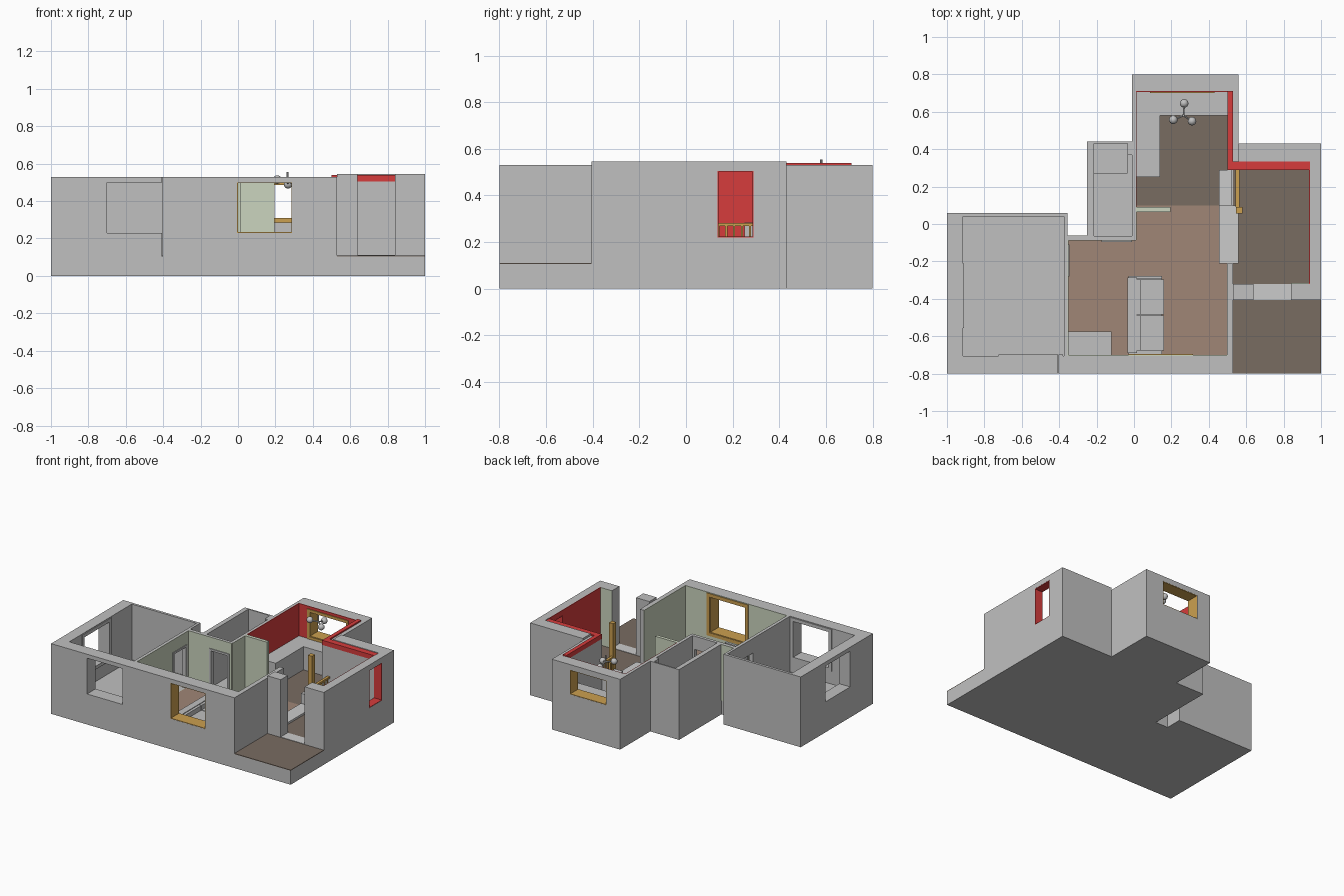
import bpy, bmesh
from mathutils import Vector, Matrix

cube = bpy.data.objects.get("Cube")
if cube:
    bpy.data.objects.remove(cube, do_unlink=True)


def material(name, r, g, b):
    m = bpy.data.materials.new(name)
    m.use_nodes = True
    m.diffuse_color = (r, g, b, 1)
    m.node_tree.nodes["Principled BSDF"].inputs["Base Color"].default_value = (r, g, b, 1)
    return m


GRAY = material("plaster gray", .53, .53, .53)
LIGHT = material("light gray", .6, .6, .6)
GREEN = material("pale green", .6, .66, .52)
RED = material("red paint", .67, .045, .045)
GOLD = material("golden wood", .6, .35, .08)
BROWN = material("warm floor", .35, .24, .18)
DARK = material("dark floor", .19, .15, .12)

FLOOR, MAIN, HALL = .11, .53, .545


def finish(name, bm, mat):
    me = bpy.data.meshes.new(name)
    bm.to_mesh(me)
    bm.free()
    me.materials.append(mat)
    ob = bpy.data.objects.new(name, me)
    bpy.context.collection.objects.link(ob)
    return ob


def add_box(bm, lo, hi):
    lo, hi = Vector(lo), Vector(hi)
    if min(hi - lo) < .0005:
        return
    mtx = Matrix.Translation((lo + hi) / 2) @ Matrix.Diagonal((*(hi - lo), 1))
    bmesh.ops.create_cube(bm, size=1, matrix=mtx)


def box(name, x0, x1, y0, y1, z0, z1, mat=GRAY):
    bm = bmesh.new()
    add_box(bm, (x0, y0, z0), (x1, y1, z1))
    return finish(name, bm, mat)


def wall(name, x0, x1, y0, y1, top=MAIN, mat=GRAY, hole=None, base=FLOOR - .005):
    """Wall along its longer side; hole = start, end, sill, head."""
    if not hole:
        return box(name, x0, x1, y0, y1, base, top, mat)
    bm = bmesh.new()
    a, b, s, h = hole
    along_x = x1 - x0 > y1 - y0
    c0, c1 = (x0, x1) if along_x else (y0, y1)
    for p, q, low, high in ((c0, a, base, top), (b, c1, base, top), (a, b, base, s), (a, b, h, top)):
        if along_x:
            add_box(bm, (p, y0, low), (q, y1, high))
        else:
            add_box(bm, (x0, p, low), (x1, q, high))
    return finish(name, bm, mat)


def frame(name, x0, x1, y0, y1, hole, mat, grow):
    """Ring around an opening; grow > 0 makes trim, grow < 0 a lining."""
    a, b, s, h = hole
    o = max(grow, 0)
    i = min(grow, 0)
    box_range = (a - o, b + o, s - o, h + o)
    inner = (a - i, b + i, s - i, h + i)
    along_x = x1 - x0 > y1 - y0 if x0 is None else (y0, y1) != (a, b)
    if along_x:
        return wall(name, box_range[0], box_range[1], y0, y1, box_range[3], mat, inner, box_range[2])
    return wall(name, x0, x1, box_range[0], box_range[1], box_range[3], mat, inner, box_range[2])


# Foundation slab
outline = [(-1, -.8), (1, -.8), (1, .43), (.56, .43), (.56, .8), (-.01, .8), (-.01, .44),
           (-.25, .44), (-.25, -.065), (-.355, -.065), (-.355, .06), (-1, .06)]
bm = bmesh.new()
face = bm.faces.new([bm.verts.new((x, y, 0)) for x, y in outline])
top = bmesh.ops.extrude_face_region(bm, geom=[face])
bmesh.ops.translate(bm, vec=(0, 0, FLOOR - .005),
                    verts=[v for v in top["geom"] if isinstance(v, bmesh.types.BMVert)])
bmesh.ops.recalc_face_normals(bm, faces=bm.faces)
finish("foundation", bm, GRAY)

# Floors
for name, x0, x1, y0, y1, mat in (
        ("living_floor", -.355, .5, -.705, -.085, BROWN),
        ("living_floor_back", .01, .5, -.085, .1, BROWN),
        ("kitchen_floor", .01, .5, .1, .71, DARK),
        ("hall_floor", .53, .94, -.32, .29, DARK),
        ("porch_floor", .53, 1, -.8, -.405, DARK),
        ("bedroom_floor", -.915, -.375, -.705, .04, GRAY),
        ("bathroom_floor", -.215, -.01, -.065, .43, GRAY)):
    box(name, x0, x1, y0, y1, FLOOR - .005, FLOOR, mat)

# Openings
bed_front = (-.7, -.405, .23, .5)
bed_side = (-.53, -.235, .23, .5)
living_win = (-.005, .29, .23, .5)
kitchen_win = (.105, .41, .305, .49)
hall_win = (.135, .29, .22, .505)
bed_door = (-.265, -.125, FLOOR, .42)
bath_door = (-.16, -.025, FLOOR, .43)

# Outer walls
wall("bedroom_front_wall", -1, -.365, -.8, -.705, hole=bed_front)
wall("living_front_wall", -.365, .53, -.8, -.705, hole=living_win)
wall("bedroom_left_wall", -1, -.915, -.705, .06, hole=bed_side)
wall("bedroom_back_wall", -.915, -.355, .04, .06)
wall("bedroom_inner_wall", -.375, -.355, -.705, .04, hole=bed_door)
wall("living_back_wall", -.355, .01, -.085, -.065, hole=bath_door)
wall("bathroom_left_wall", -.25, -.215, -.065, .44)
wall("bathroom_back_wall", -.215, -.01, .43, .44)
wall("bathroom_corner", -.035, -.01, .37, .43)
wall("kitchen_left_wall", -.01, .01, -.065, .71)
wall("kitchen_back_wall", -.01, .56, .71, .8, hole=kitchen_win)
wall("kitchen_right_wall", .53, .56, .335, .71)
wall("kitchen_right_inner", .5, .53, .29, .71, top=.505)
wall("living_right_wall", .5, .53, -.705, -.21)
wall("hall_back_wall", .56, 1, .335, .43, top=HALL)
wall("hall_back_inner", .53, .94, .29, .335, top=.505)
wall("hall_right_wall", .94, 1, -.405, .335, top=HALL, hole=hall_win)
wall("entry_pier_right", .53, .64, -.405, -.32, top=HALL)
wall("entry_pier_left", .84, .94, -.405, -.32, top=HALL)
box("entry_threshold", .64, .84, -.405, -.32, FLOOR - .005, FLOOR + .003, LIGHT)
box("kitchen_red_beam", .5, .53, .29, .71, .505, .54, RED)
box("hall_red_beam", .53, .94, .29, .335, .505, .54, RED)

# Painted wall faces
T = .004
wall("living_front_paint", -.355, .5, -.705, -.705 + T, mat=GREEN, hole=living_win)
wall("living_right_paint", .5 - T, .5, -.705, -.21, mat=GREEN)
wall("living_left_paint", -.355, -.355 + T, -.705, -.085, mat=GREEN, hole=bed_door)
wall("living_back_paint", -.355, .01, -.085 - T, -.085, mat=GREEN, hole=bath_door)
wall("recess_paint", -.355, -.25, -.065, -.065 + T, mat=GREEN)
wall("living_corner_paint", .01, .01 + T, -.085, .065, mat=GREEN)
wall("divider_wall", .01, .195, .065, .09, mat=GREEN)
wall("kitchen_left_paint", .01, .01 + T, .09, .71, mat=RED)
wall("kitchen_back_paint", .01, .5, .71 - T, .71, mat=RED, hole=kitchen_win)
wall("hall_right_paint", .94 - T, .94, -.32, .29, top=HALL, mat=RED, hole=hall_win)
wall("hall_front_paint", .84, .94, -.32, -.32 + T, top=HALL, mat=GREEN)

# Window linings and trims
frame("living_window_lining", -.005, .29, -.799, -.7, living_win, GOLD, -T)
frame("living_window_trim", -.02, .3, -.702, -.696, living_win, GOLD, .025)
frame("kitchen_window_lining", .1, .41, .705, .799, kitchen_win, GOLD, -T)
frame("kitchen_window_trim", .09, .42, .7, .707, kitchen_win, GOLD, .02)
frame("hall_window_lining", .935, .999, .135, .29, hall_win, RED, -T)
frame("bedroom_window_trim", -.73, -.38, -.705, -.699, bed_front, GRAY, .025)
frame("bedroom_side_trim", -.915, -.909, bed_side[0], bed_side[1], bed_side, GRAY, .025)


def door_trim(name, hole, along_x, c):
    a, b, s, h = hole
    for n, p, q, low, high in (("start", a - .015, a, s, h), ("end", b, b + .015, s, h),
                               ("head", a - .015, b + .015, h, h + .015)):
        if along_x:
            box(name + n, p, q, c - .005, c + .005, low, high)
        else:
            box(name + n, c - .005, c + .005, p, q, low, high)


door_trim("bedroom_door_trim_", bed_door, False, -.351)
door_trim("bathroom_door_trim_", bath_door, True, -.09)

# Kitchen counters, bathroom tray, cabinet
box("counter_side", .014, .14, .25, .706, FLOOR, .285)
box("counter_back", .14, .5, .58, .706, FLOOR, .285)
box("bathroom_tray", -.215, -.035, .27, .43, FLOOR, .15)
box("living_cabinet", -.351, -.12, -.701, -.575, FLOOR, .22)

# Step between living room and hall, low bench
box("hall_step", .455, .56, -.21, .1, FLOOR - .005, FLOOR + .015, LIGHT)
box("low_bench", .455, .525, .1, .29, FLOOR, .2, LIGHT)

# Wooden post, rail and balusters
box("post", .545, .58, .055, .09, FLOOR, MAIN, GOLD)
box("rail", .543, .563, .09, .29, .268, .282, GOLD)
for i in range(6):
    y = .1 + i * .034
    box("baluster", .548, .558, y, y + .009, FLOOR, .27, GOLD)

# Sofa facing the right-hand side of the room
box("sofa_base", -.03, .15, -.69, -.285, FLOOR + .01, .16)
box("sofa_back", -.035, .015, -.69, -.285, .12, .225)
for y in (-.695, -.295):
    box("sofa_arm", -.03, .15, y, y + .018, FLOOR, .2)
for y in (-.675, -.483):
    box("sofa_seat", .017, .16, y, y + .186, .16, .185)
    box("sofa_cushion", .012, .035, y, y + .186, .185, .22)


# Three-globe ceiling lamp
def rod(name, p, q, r):
    p, q = Vector(p), Vector(q)
    bm = bmesh.new()
    mtx = Matrix.Translation((p + q) / 2) @ (q - p).to_track_quat("Z", "Y").to_matrix().to_4x4()
    bmesh.ops.create_cone(bm, cap_ends=True, segments=10, radius1=r, radius2=r,
                          depth=(q - p).length, matrix=mtx)
    finish(name, bm, GRAY)


hub = (.265, .58, .505)
rod("lamp_stem", hub, (.265, .58, .555), .005)
for x, y, z in ((.268, .645, .49), (.21, .557, .515), (.31, .55, .49)):
    rod("lamp_arm", hub, (x, y, z), .005)
    bm = bmesh.new()
    bmesh.ops.create_uvsphere(bm, u_segments=16, v_segments=10, radius=.023,
                              matrix=Matrix.Translation((x, y, z)))
    globe = finish("lamp_globe", bm, GRAY)
    globe.data.shade_smooth()
